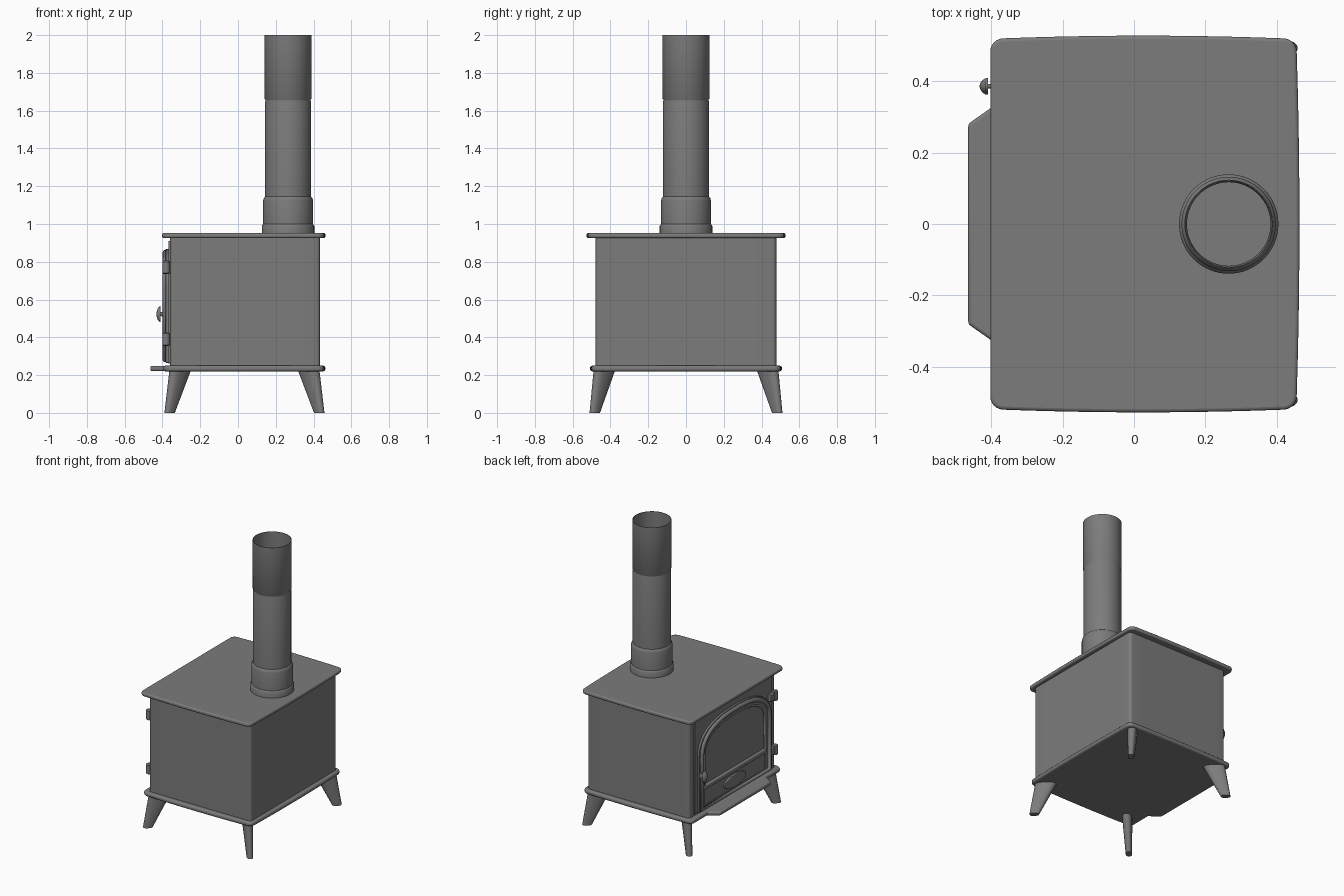
import bpy, bmesh, math
from mathutils import Vector

if "Cube" in bpy.data.objects:
    bpy.data.objects.remove(bpy.data.objects["Cube"])

# Dark cast iron used on every part
IRON = bpy.data.materials.new("dark_iron")
IRON.diffuse_color = (0.2, 0.2, 0.2, 1)
IRON.use_nodes = True
IRON.node_tree.nodes["Principled BSDF"].inputs["Base Color"].default_value = IRON.diffuse_color


def finish(name, bm, bevel=0.0, smooth=35):
    bmesh.ops.recalc_face_normals(bm, faces=bm.faces)
    me = bpy.data.meshes.new(name)
    bm.to_mesh(me)
    bm.free()
    me.materials.append(IRON)
    ob = bpy.data.objects.new(name, me)
    bpy.context.collection.objects.link(ob)
    bpy.ops.object.select_all(action='DESELECT')
    ob.select_set(True)
    bpy.context.view_layer.objects.active = ob
    bpy.ops.object.shade_smooth_by_angle(angle=math.radians(smooth))
    if bevel:
        m = ob.modifiers.new("edge_round", 'BEVEL')
        m.width, m.segments = bevel, 3
        m.limit_method, m.angle_limit = 'ANGLE', math.radians(50)
    return ob


def loft(name, rings, caps=True, closed=False, bevel=0.0):
    """Skin a sequence of equal-length closed rings of 3D points."""
    bm = bmesh.new()
    loops = [[bm.verts.new(p) for p in r] for r in rings]
    n = len(loops[0])
    pairs = list(zip(loops, loops[1:])) + ([(loops[-1], loops[0])] if closed else [])
    for a, b in pairs:
        for i in range(n):
            j = (i + 1) % n
            bm.faces.new((a[i], a[j], b[j], b[i]))
    if caps and not closed:
        bm.faces.new(loops[0])
        bm.faces.new(loops[-1])
    return finish(name, bm, bevel)


def slab_z(name, pts, z0, z1, bevel=0.0):
    return loft(name, [[(x, y, z) for x, y in pts] for z in (z0, z1)], bevel=bevel)


def slab_x(name, pts, x0, x1, bevel=0.0):
    return loft(name, [[(x, y, z) for y, z in pts] for x in (x0, x1)], bevel=bevel)


def rect(a0, a1, b0, b1):
    return [(a0, b0), (a1, b0), (a1, b1), (a0, b1)]


def rounded(x0, x1, y0, y1, r, bow=0.0):
    """Rounded rectangle; bow swells the two y sides and the +x side."""
    pts = []
    corners = [(x1 - r, y1 - r), (x0 + r, y1 - r), (x0 + r, y0 + r), (x1 - r, y0 + r)]
    for k, (cx, cy) in enumerate(corners):
        for i in range(7):
            a = math.pi / 2 * (k + i / 6)
            pts.append((cx + r * math.cos(a), cy + r * math.sin(a)))
        nx, ny = corners[(k + 1) % 4]
        p, a = pts[-1], math.pi / 2 * (k + 1)
        q = (nx + r * math.cos(a), ny + r * math.sin(a))
        pts += [(p[0] + (q[0] - p[0]) * t / 10, p[1] + (q[1] - p[1]) * t / 10) for t in range(1, 10)]
    xm, ym, hx, hy = (x0 + x1) / 2, (y0 + y1) / 2, (x1 - x0) / 2, (y1 - y0) / 2
    out = []
    for x, y in pts:
        u, v = (x - xm) / hx, (y - ym) / hy
        out.append((x + bow * max(u, 0) * (1 - v * v), y + bow * v * (1 - u * u)))
    return out


def arch(half, z0, spring, top, n=32):
    """Upright outline with square feet and a flattened round head."""
    pts = [(-half, z0), (half, z0)]
    for i in range(n + 1):
        a = math.pi * i / n
        c, s = math.cos(a), math.sin(a)
        pts.append((half * math.copysign(abs(c) ** 0.8, c), spring + (top - spring) * abs(s) ** 0.8))
    return pts


def lathe(name, profile, origin, axis='z', closed=False, n=48, squash=1.0):
    rings = []
    for r, h in profile:
        ring = []
        for i in range(n):
            a = 2 * math.pi * i / n
            u, v = r * math.cos(a) * squash, r * math.sin(a)
            ring.append(Vector(origin) + Vector((u, v, h) if axis == 'z' else (h, u, v)))
        rings.append(ring)
    return loft(name, rings, closed=closed)


def rod(name, pts, radius, cyclic=False):
    cu = bpy.data.curves.new(name, 'CURVE')
    cu.dimensions = '3D'
    cu.bevel_depth, cu.bevel_resolution, cu.use_fill_caps = radius, 3, True
    cu.materials.append(IRON)
    sp = cu.splines.new('POLY')
    sp.points.add(len(pts) - 1)
    for p, c in zip(sp.points, pts):
        p.co = (*c, 1)
    sp.use_cyclic_u = cyclic
    ob = bpy.data.objects.new(name, cu)
    bpy.context.collection.objects.link(ob)
    return ob


# Firebox body and plates
slab_z("firebox_body", rounded(-0.36, 0.434, -0.478, 0.478, 0.02), 0.24, 0.935)
slab_z("top_plate", rounded(-0.402, 0.454, -0.518, 0.518, 0.035, 0.009), 0.926, 0.952, 0.009)
slab_z("base_plate", rounded(-0.395, 0.454, -0.5, 0.5, 0.035, 0.008), 0.22, 0.25, 0.011)
slab_z("hearth_lip", [(-0.36, -0.35), (-0.36, 0.35), (-0.40, 0.325), (-0.464, 0.28),
                      (-0.464, -0.28), (-0.40, -0.325)], 0.221, 0.249, 0.009)

# Splayed legs: flat oval section turned toward each corner
for sx, side in ((-1, "door"), (1, "rear")):
    for sy, hand in ((-1, "right"), (1, "left")):
        rings = []
        for z, cx, cy, a, b in ((0, 0.396, 0.483, 0.031, 0.02), (0.226, 0.34, 0.432, 0.07, 0.032)):
            ring = []
            for i in range(24):
                t = 2 * math.pi * i / 24
                c, s = math.cos(t), math.sin(t)
                u = a * math.copysign(abs(c) ** 0.8, c)
                v = b * math.copysign(abs(s) ** 0.8, s)
                k = math.sqrt(0.5)
                ring.append((0.034 + sx * (cx + k * (u - v)), sy * (cy + k * (u + v)), z))
            rings.append(ring)
        loft(f"{side}_{hand}_leg", rings)

# Flue pipe, open at the top, with stepped collars
lathe("flue_pipe", [(0.139, 0.945), (0.139, 0.99), (0.135, 0.997), (0.132, 1.0), (0.132, 1.125),
                    (0.128, 1.138), (0.122, 1.145), (0.122, 1.645), (0.12, 1.652), (0.12, 1.658),
                    (0.124, 1.664), (0.124, 2.0), (0.121, 2.0), (0.117, 1.65), (0.117, 0.945)],
      (0.265, 0, 0), closed=True, n=64)

# Door: backing panel, arched ring frame, roll moulding
slab_x("door_panel", rect(-0.43, 0.43, 0.262, 0.91), -0.369, -0.35, 0.004)
outer, inner = arch(0.40, 0.265, 0.64, 0.868), arch(0.335, 0.295, 0.63, 0.815)
loft("door_frame", [[(x, y, z) for y, z in o] for x, o in
                    ((-0.36, outer), (-0.383, outer), (-0.383, inner), (-0.36, inner))],
     closed=True, bevel=0.003)
rod("door_moulding", [(-0.385, y, z) for y, z in arch(0.375, 0.28, 0.64, 0.848)], 0.015, True)
rod("glass_bead", [(-0.378, y, z) for y, z in arch(0.338, 0.42, 0.63, 0.812)], 0.008, True)

# Lower door: cross bar, vent panel and oval air vent
slab_x("cross_bar", rect(-0.345, 0.345, 0.405, 0.435), -0.388, -0.36, 0.006)
slab_x("vent_panel", rect(-0.34, 0.34, 0.29, 0.41), -0.376, -0.36)
oval = [(0.12 * math.cos(i * math.pi / 20), 0.345 + 0.045 * math.sin(i * math.pi / 20)) for i in range(40)]
slab_x("air_vent", oval, -0.386, -0.36, 0.004)

# Hinges on one side, knob on the other
for z, level in ((0.39, "lower"), (0.77, "upper")):
    lathe(f"{level}_hinge_barrel", [(0.012, -0.036), (0.02, -0.03), (0.02, 0.03), (0.012, 0.036)],
          (-0.381, -0.443, z), n=20)
    slab_x(f"{level}_hinge_strap", rect(-0.445, -0.385, z - 0.025, z + 0.025), -0.392, -0.36, 0.004)
lathe("door_knob", [(0.022, -0.375), (0.02, -0.39), (0.012, -0.396), (0.011, -0.412), (0.03, -0.412),
                    (0.042, -0.409), (0.041, -0.416), (0.03, -0.425), (0.012, -0.431), (0.002, -0.432)],
      (0, 0.385, 0.523), axis='x', n=32, squash=0.55)
